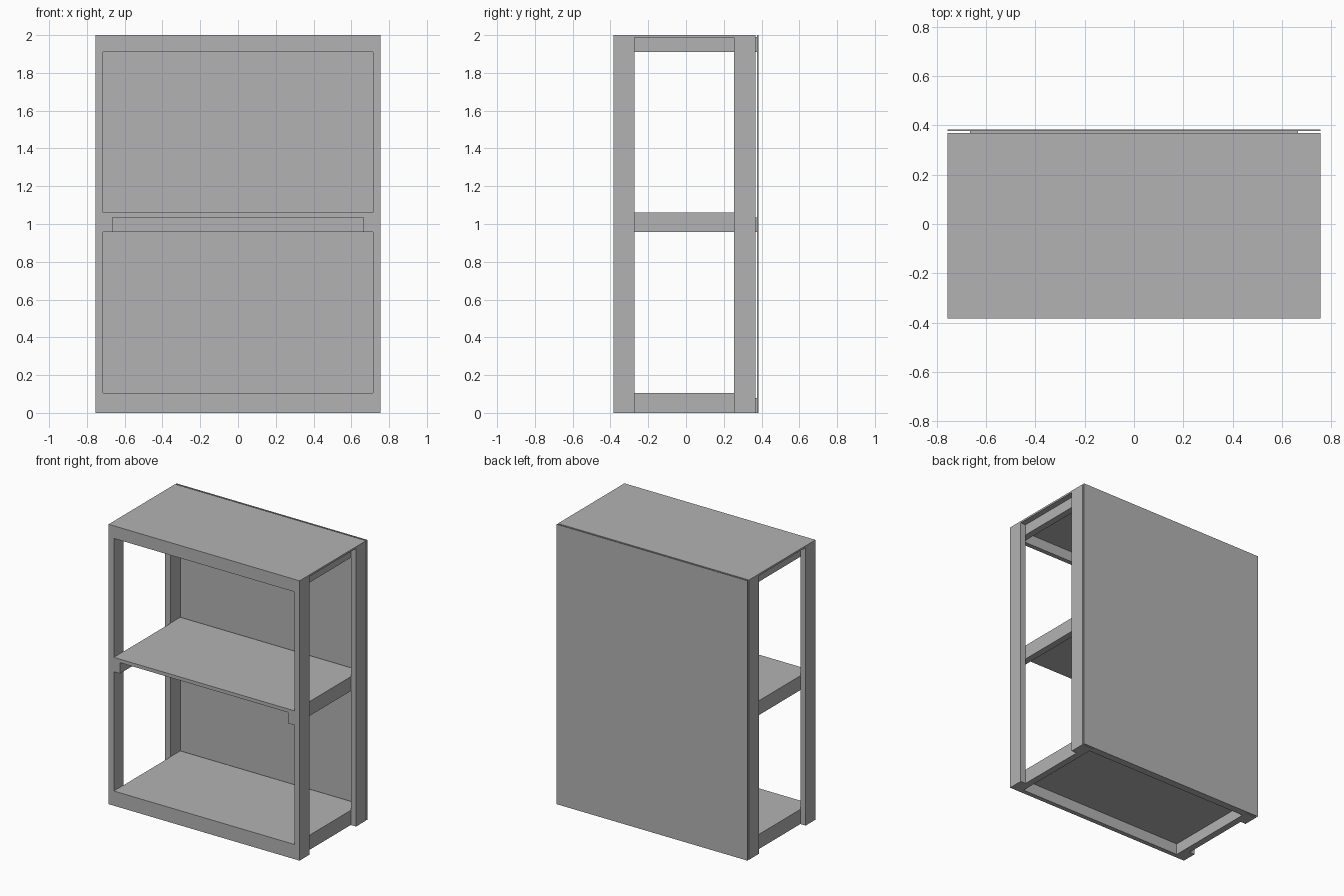
import bpy
import bmesh

old = bpy.data.objects.get("Cube")
if old:
    bpy.data.objects.remove(old, do_unlink=True)

grey = bpy.data.materials.new("grey_metal")
grey.use_nodes = True
grey.diffuse_color = (0.45, 0.45, 0.45, 1)
for node in grey.node_tree.nodes:
    if node.type == 'BSDF_PRINCIPLED':
        node.inputs["Base Color"].default_value = grey.diffuse_color


def box(name, x, y, z):
    """Box from (low, high) ranges on each axis."""
    bm = bmesh.new()
    bmesh.ops.create_cube(bm, size=1)
    for v in bm.verts:
        v.co = [r[0] if c < 0 else r[1] for c, r in zip(v.co, (x, y, z))]
    mesh = bpy.data.meshes.new(name)
    bm.to_mesh(mesh)
    bm.free()
    mesh.materials.append(grey)
    ob = bpy.data.objects.new(name, mesh)
    bpy.context.collection.objects.link(ob)
    return ob


W, POST, TRAY = 0.755, 0.713, 0.665      # half widths
FRONT, BACK = -0.383, 0.368
FAR = 1.2                                # cutter overshoot

# Frame: one block, carved into posts, shelves and rails
frame = box("shelf_frame", (-W, W), (FRONT, BACK), (0, 2))
cutters = []

# Gaps between the posts on each side, under the top plate
for lo, hi in ((POST, FAR), (-FAR, -POST)):
    cutters.append(box("side_gap", (lo, hi), (-0.273, 0.255), (-0.2, 1.987)))

# Two open bays
for lo, hi in ((0.105, 0.957), (1.06, 1.91)):
    cutters.append(box("bay", (-POST - 0.001, POST + 0.001), (-FAR, FAR), (lo, hi)))

# Hollow undersides; the middle shelf is also open at the front
for front, lo, hi in ((-0.35, -0.2, 0.08), (-FAR, 0.9, 1.035), (-0.35, 1.8, 1.985)):
    cutters.append(box("underside", (-TRAY, TRAY), (front, 0.33), (lo, hi)))

for c in cutters:
    c.hide_render = True
    mod = frame.modifiers.new("cut", 'BOOLEAN')
    mod.operation = 'DIFFERENCE'
    mod.solver = 'EXACT'
    mod.object = c

# Bake the cuts and drop the cutters
graph = bpy.context.evaluated_depsgraph_get()
carved = bpy.data.meshes.new_from_object(frame.evaluated_get(graph))
frame.modifiers.clear()
frame.data = carved
for c in cutters:
    bpy.data.objects.remove(c, do_unlink=True)

# Spacer rails and the thin back panel
for name, lo, hi in (("bottom", 0, 0.08), ("middle", 0.957, 1.035), ("top", 1.91, 1.99)):
    box(name + "_back_spacer", (-TRAY, TRAY), (0.36, 0.379), (lo, hi))
box("back_panel", (-W, W), (0.377, 0.383), (0, 2))
